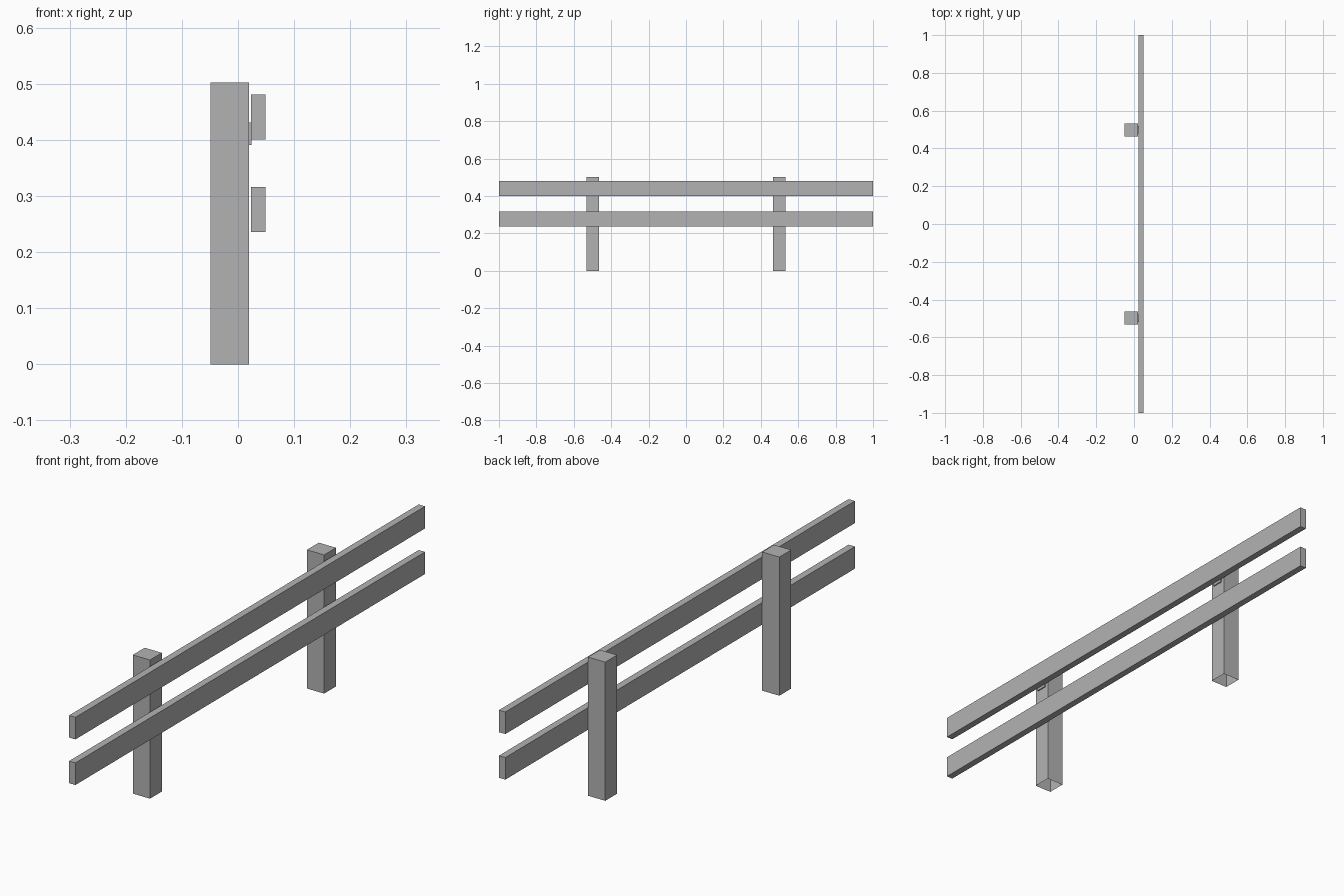
import bpy
import bmesh

cube = bpy.data.objects.get("Cube")
if cube:
    bpy.data.objects.remove(cube, do_unlink=True)

# Single plain grey
grey = bpy.data.materials.new("plain_grey")
grey.use_nodes = True
colour = (0.45, 0.45, 0.45, 1)
grey.diffuse_color = colour
grey.node_tree.nodes["Principled BSDF"].inputs["Base Color"].default_value = colour


def box(name, low, high, open_bottom=False):
    """Flat-faced box between two corners, optionally without its underside."""
    bm = bmesh.new()
    bmesh.ops.create_cube(bm, size=1)
    for v in bm.verts:
        v.co = [h if c > 0 else l for c, l, h in zip(v.co, low, high)]
    bm.normal_update()
    if open_bottom:
        under = [f for f in bm.faces if f.normal.z < -0.9]
        bmesh.ops.delete(bm, geom=under, context='FACES_ONLY')
    mesh = bpy.data.meshes.new(name)
    bm.to_mesh(mesh)
    bm.free()
    mesh.materials.append(grey)
    obj = bpy.data.objects.new(name, mesh)
    bpy.context.collection.objects.link(obj)
    return obj


# Posts, hollow underneath, each with a small spacer behind the upper rail
POST_Y = 0.498
for side, y in (("front", -POST_Y), ("back", POST_Y)):
    box(side + "_post", (-0.049, y - 0.034, 0), (0.02, y + 0.034, 0.502), True)
    box(side + "_spacer", (0.019, y - 0.02, 0.391), (0.0245, y + 0.02, 0.431))

# Long horizontal rails
for level, z in (("lower", 0.236), ("upper", 0.401)):
    box(level + "_rail", (0.0235, -1, z), (0.049, 1, z + 0.08))
